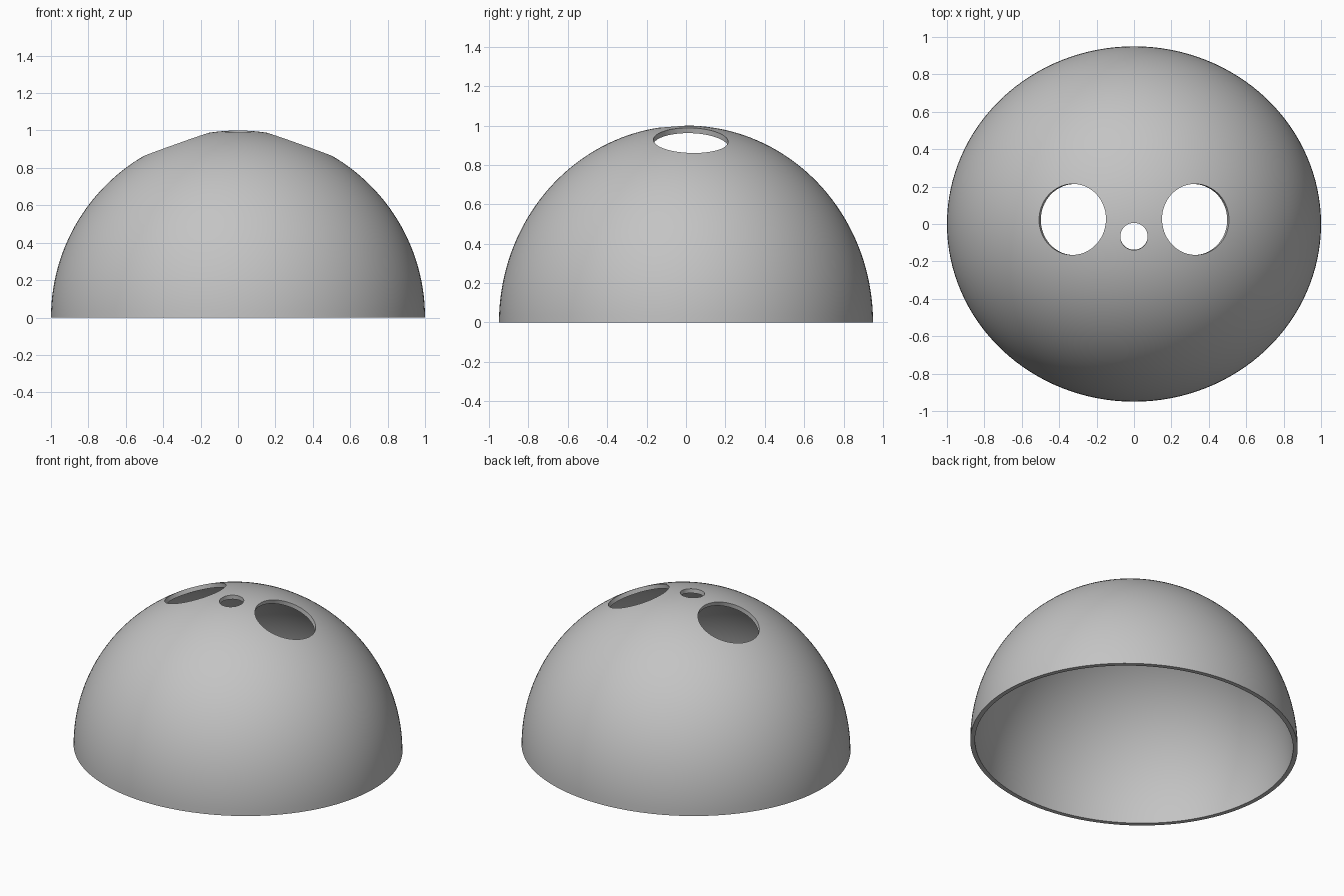
import bpy
import math
from mathutils import Vector

if "Cube" in bpy.data.objects:
    bpy.data.objects.remove(bpy.data.objects["Cube"])

SEGMENTS, RINGS = 128, 40
WALL = 0.028
DEPTH = 0.95  # the dome is slightly narrower front to back

grey = bpy.data.materials.new("plain grey")
grey.use_nodes = True
colour = (0.55, 0.55, 0.55, 1)
grey.diffuse_color = colour
grey.node_tree.nodes["Principled BSDF"].inputs["Base Color"].default_value = colour


def dome_layer(verts, shrink):
    """Add the rings and pole of one half ellipsoid."""
    rings = []
    for r in range(RINGS):
        lat = math.pi / 2 * r / RINGS
        ring = []
        for s in range(SEGMENTS):
            lon = 2 * math.pi * s / SEGMENTS
            ring.append(len(verts))
            verts.append(((1 - shrink) * math.cos(lat) * math.cos(lon),
                          (DEPTH - shrink) * math.cos(lat) * math.sin(lon),
                          (1 - shrink) * math.sin(lat)))
        rings.append(ring)
    verts.append((0, 0, 1 - shrink))
    return rings, len(verts) - 1


# Hollow dome: outer skin, inner skin and flat rim
verts, faces = [], []
outer, outer_pole = dome_layer(verts, 0)
inner, inner_pole = dome_layer(verts, WALL)
for s in range(SEGMENTS):
    n = (s + 1) % SEGMENTS
    for lo, hi in zip(outer, outer[1:]):
        faces.append((lo[s], lo[n], hi[n], hi[s]))
    for lo, hi in zip(inner, inner[1:]):
        faces.append((lo[n], lo[s], hi[s], hi[n]))
    faces.append((outer[-1][s], outer[-1][n], outer_pole))
    faces.append((inner[-1][n], inner[-1][s], inner_pole))
    faces.append((outer[0][n], outer[0][s], inner[0][s], inner[0][n]))
mesh = bpy.data.meshes.new("dome_shell")
mesh.from_pydata(verts, [], faces)
mesh.materials.append(grey)
dome = bpy.data.objects.new("dome_shell", mesh)
bpy.context.collection.objects.link(dome)


def drill(name, x, y, radius):
    """Cut a round hole that points away from the dome's centre."""
    axis = Vector((x, y, math.sqrt(1 - x * x - (y / DEPTH) ** 2)))
    bpy.ops.mesh.primitive_cylinder_add(
        vertices=64, radius=radius, depth=0.5, location=axis,
        rotation=axis.to_track_quat('Z', 'Y').to_euler())
    cutter = bpy.context.object
    cutter.name = name
    cutter.data.materials.append(grey)
    cut = dome.modifiers.new(name, 'BOOLEAN')
    cut.operation = 'DIFFERENCE'
    cut.solver = 'EXACT'
    cut.object = cutter
    bpy.context.view_layer.objects.active = dome
    bpy.ops.object.modifier_apply(modifier=name)
    bpy.data.objects.remove(cutter)


# Two large holes and one small hole near the top
drill("left_hole", 0.335, 0.025, 0.19)
drill("right_hole", -0.335, 0.025, 0.19)
drill("small_hole", 0, -0.067, 0.073)

bpy.ops.object.select_all(action='DESELECT')
dome.select_set(True)
bpy.context.view_layer.objects.active = dome
bpy.ops.object.shade_smooth_by_angle(angle=math.radians(30))
